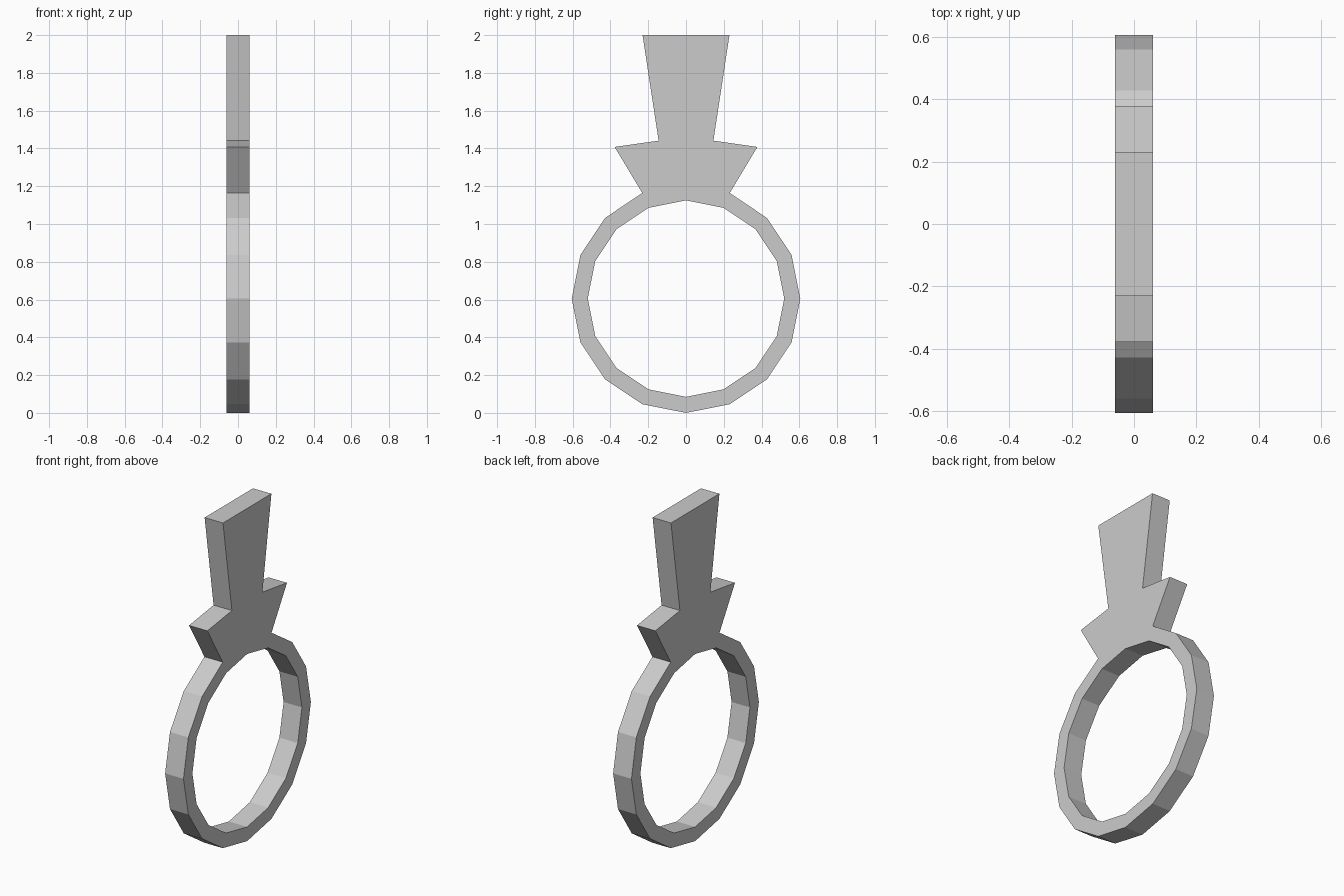
import bpy, bmesh
from math import sin, cos, tau

cube = bpy.data.objects.get("Cube")
if cube:
    bpy.data.objects.remove(cube, do_unlink=True)

SIDES, OUTER, INNER, HALF_WIDTH = 16, 0.605, 0.52, 0.061

grey = bpy.data.materials.new("light_grey")
grey.use_nodes = True
colour = (0.6, 0.6, 0.6, 1)
grey.diffuse_color = colour
grey.node_tree.nodes["Principled BSDF"].inputs["Base Color"].default_value = colour

bm = bmesh.new()


def circle(radius):
    """Points around the band, starting at the top."""
    return [bm.verts.new((-HALF_WIDTH, radius * sin(tau * i / SIDES),
                          OUTER + radius * cos(tau * i / SIDES)))
            for i in range(SIDES)]


# Band: flat quads, open where the two top segments meet the crest
inner, outer = circle(INNER), circle(OUTER)
for i in range(1, SIDES - 1):
    bm.faces.new((inner[i], outer[i], outer[i + 1], inner[i + 1]))
bm.verts.remove(outer[0])

# Crest: flared collar and tapered blade, mirrored about the middle
half = [(0.378, 1.408), (0.145, 1.441), (0.23, 2.0)]
profile = half + [(-y, z) for y, z in reversed(half)]
crest = [bm.verts.new((-HALF_WIDTH, y, z)) for y, z in profile]
bm.faces.new([inner[0], inner[1], outer[1]] + crest + [outer[-1], inner[-1]])

# Thicken the flat outline along x
result = bmesh.ops.extrude_face_region(bm, geom=bm.faces[:])
moved = [g for g in result["geom"] if isinstance(g, bmesh.types.BMVert)]
bmesh.ops.translate(bm, verts=moved, vec=(2 * HALF_WIDTH, 0, 0))
bmesh.ops.recalc_face_normals(bm, faces=bm.faces[:])

mesh = bpy.data.meshes.new("ring_with_crest")
bm.to_mesh(mesh)
bm.free()
mesh.materials.append(grey)
bpy.context.collection.objects.link(bpy.data.objects.new("ring_with_crest", mesh))
